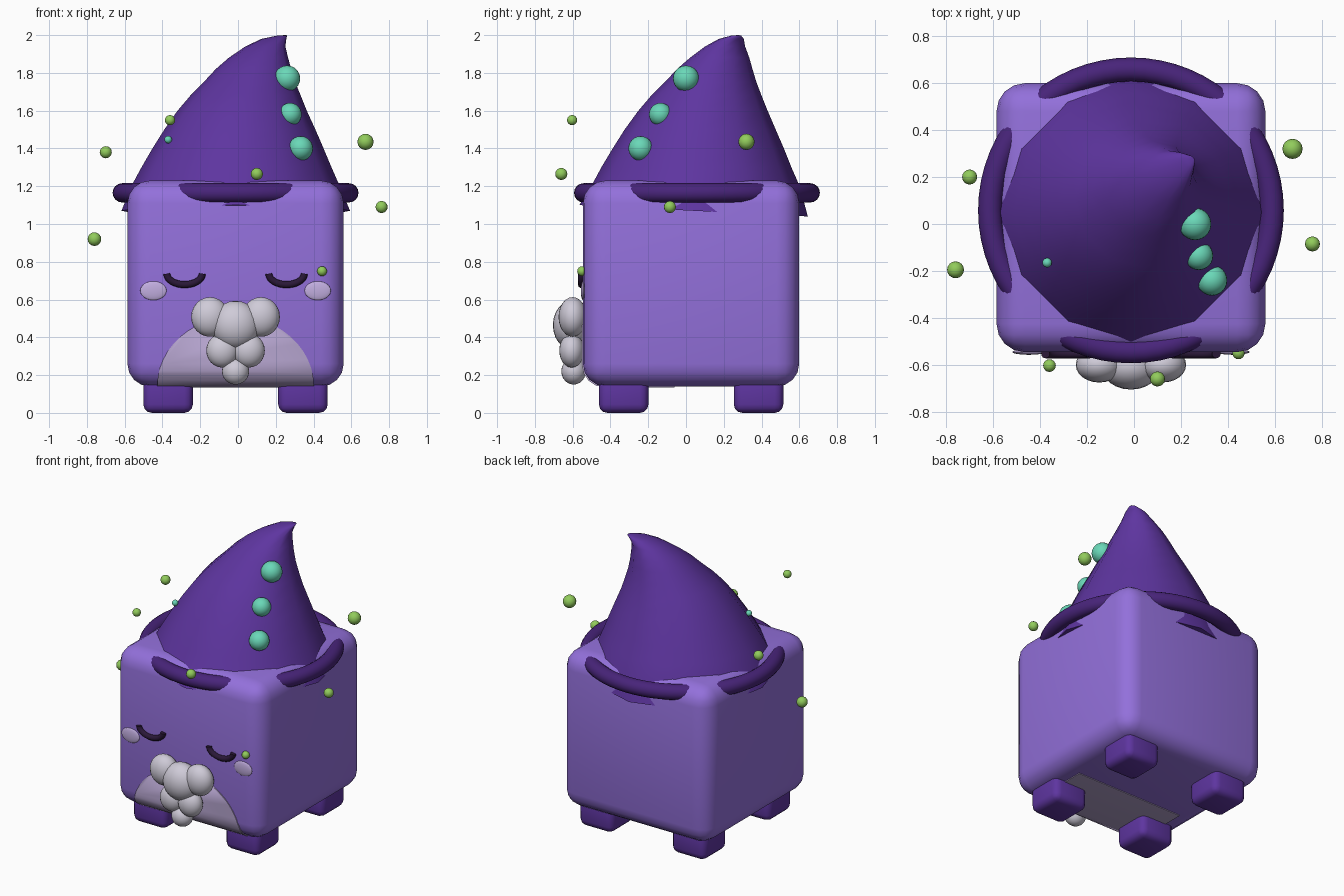
import bpy, bmesh, math
from mathutils import Vector

if "Cube" in bpy.data.objects:
    bpy.data.objects.remove(bpy.data.objects["Cube"], do_unlink=True)

CX, CY = -0.013, 0.027          # body axis
FACE_Y = -0.545                 # front plane of the body


def material(name, hex_code):
    lin = []
    for i in (0, 2, 4):
        c = int(hex_code[i:i + 2], 16) / 255
        lin.append(c / 12.92 if c < 0.04045 else ((c + 0.055) / 1.055) ** 2.4)
    m = bpy.data.materials.new(name)
    m.use_nodes = True
    m.diffuse_color = (*lin, 1)
    m.node_tree.nodes["Principled BSDF"].inputs["Base Color"].default_value = (*lin, 1)
    return m


LAVENDER = material("lavender body", "9370DB")
PURPLE = material("deep purple", "5E35A0")
BRIM = material("dark brim purple", "48247A")
INK = material("eye ink", "2A1838")
BELLY = material("belly grey lilac", "B3A2CC")
CHEEK = material("cheek lilac", "C2AEE0")
SILVER = material("beard silver", "CFCBD8")
TEAL = material("teal spots", "6AD8B8")
GREEN = material("firefly green", "92CC5C")


def finish(name, mat, angle=60):
    ob = bpy.context.object
    ob.name = name
    ob.data.materials.clear()
    ob.data.materials.append(mat)
    bpy.ops.object.shade_smooth_by_angle(angle=math.radians(angle))
    return ob


def apply_modifier(ob, kind, **settings):
    mod = ob.modifiers.new(kind.title(), kind)
    for key, value in settings.items():
        setattr(mod, key, value)
    bpy.context.view_layer.objects.active = ob
    bpy.ops.object.modifier_apply(modifier=mod.name)


def rounded_box(name, centre, size, radius, mat, segments=4):
    bpy.ops.mesh.primitive_cube_add(size=1, location=centre)
    ob = bpy.context.object
    ob.scale = size
    bpy.ops.object.transform_apply(location=False, rotation=False, scale=True)
    apply_modifier(ob, "BEVEL", width=radius, segments=segments)
    return finish(name, mat)


def ball(name, centre, radii, mat, segments=24):
    bpy.ops.mesh.primitive_uv_sphere_add(segments=segments, ring_count=segments // 2,
                                         radius=1, location=centre)
    bpy.context.object.scale = radii if isinstance(radii, tuple) else (radii,) * 3
    return finish(name, mat)


# Body and four feet
BODY_C, BODY_S = (CX, CY, 0.685), (1.145, 1.145, 1.09)
rounded_box("body", BODY_C, BODY_S, 0.12, LAVENDER)
for fy, depth in ((-1, "front"), (1, "back")):
    for fx, side in ((1, "left"), (-1, "right")):
        rounded_box(f"{depth}_{side}_foot", (CX + fx * 0.357, CY + fy * 0.357, 0.1),
                    (0.262, 0.262, 0.2), 0.045, PURPLE, 3)

# Belly patch: thin shell of the body cut by an elliptic cylinder
belly = rounded_box("belly_patch", BODY_C, [s + 0.01 for s in BODY_S], 0.12, BELLY)
bpy.ops.mesh.primitive_cylinder_add(vertices=48, radius=1, depth=0.64,
                                    location=(CX, -0.38, 0.14),
                                    rotation=(math.pi / 2, 0, 0))
cutter = finish("belly_cutter", BELLY)
cutter.scale = (0.415, 0.37, 1)
cutter.hide_render = True
bpy.context.view_layer.update()
apply_modifier(belly, "BOOLEAN", operation="INTERSECT", object=cutter, solver="EXACT")
bpy.data.objects.remove(cutter, do_unlink=True)

# Hat: bent cone lofted through rings (centre x, centre y, height, radius)
RINGS = [(-0.012, 0.04, 1.07, 0.605), (-0.013, 0.05, 1.2, 0.552),
         (-0.008, 0.055, 1.3, 0.503), (0, 0.065, 1.4, 0.453),
         (0.01, 0.075, 1.5, 0.4), (0.022, 0.09, 1.6, 0.342),
         (0.04, 0.108, 1.68, 0.292), (0.06, 0.13, 1.75, 0.243),
         (0.082, 0.152, 1.82, 0.2), (0.108, 0.178, 1.88, 0.157),
         (0.145, 0.207, 1.94, 0.106), (0.19, 0.24, 1.98, 0.066),
         (0.235, 0.267, 1.998, 0.025)]
SIDES = 12
bm = bmesh.new()
loops = []
for i, (x, y, z, r) in enumerate(RINGS):
    loop = []
    for k in range(SIDES):
        a = math.tau * k / SIDES
        tilt = -0.03 * math.sin(a) if i == 0 else 0
        loop.append(bm.verts.new((x + r * math.cos(a), y + r * math.sin(a), z + tilt)))
    loops.append(loop)
for low, high in zip(loops, loops[1:]):
    for k in range(SIDES):
        n = (k + 1) % SIDES
        bm.faces.new((low[k], low[n], high[n], high[k]))
bm.faces.new(loops[0][::-1])
tip = bm.verts.new((0.255, 0.28, 2.0))
for k in range(SIDES):
    bm.faces.new((loops[-1][k], loops[-1][(k + 1) % SIDES], tip))
mesh = bpy.data.meshes.new("hat")
bm.to_mesh(mesh)
bm.free()
hat = bpy.data.objects.new("hat", mesh)
bpy.context.collection.objects.link(hat)
bpy.ops.object.select_all(action="DESELECT")
hat.select_set(True)
bpy.context.view_layer.objects.active = hat
finish("hat", PURPLE, 75)

# Hat brim
bpy.ops.mesh.primitive_torus_add(major_radius=0.6, minor_radius=0.051, major_segments=64,
                                 minor_segments=16, location=(CX, 0.058, 1.165))
finish("hat_brim", BRIM)

# Teal spots on the hat
for i, (x, y, z, r) in enumerate([(0.26, 0, 1.77, 0.069), (0.276, -0.135, 1.58, 0.061),
                                  (0.332, -0.24, 1.4, 0.065), (-0.37, -0.165, 1.447, 0.02)]):
    ball(f"hat_spot_{i + 1}", (x, y, z), r, TEAL)

# Closed eyes: drooping half rings, and flat cheeks
for s, side in ((1, "left"), (-1, "right")):
    curve = bpy.data.curves.new(f"{side}_eye", "CURVE")
    curve.dimensions = "3D"
    curve.bevel_depth = 0.019
    curve.bevel_resolution = 3
    curve.use_fill_caps = True
    spline = curve.splines.new("POLY")
    steps = 16
    spline.points.add(steps)
    for k, p in enumerate(spline.points):
        a = math.pi * (1 + k / steps)
        p.co = (CX + s * 0.27 + 0.094 * math.cos(a), FACE_Y - 0.008,
                0.737 + 0.058 * math.sin(a), 1)
    eye = bpy.data.objects.new(f"{side}_eye", curve)
    bpy.context.collection.objects.link(eye)
    bpy.ops.object.select_all(action="DESELECT")
    eye.select_set(True)
    bpy.context.view_layer.objects.active = eye
    bpy.ops.object.convert(target="MESH")
    finish(f"{side}_eye", INK)
    ball(f"{side}_cheek", (CX + s * 0.435, FACE_Y, 0.647), (0.07, 0.012, 0.05), CHEEK)

# Beard of overlapping puffs
ball("beard_middle", (CX, -0.605, 0.465), (0.128, 0.1, 0.128), SILVER)
ball("beard_tip", (CX, -0.595, 0.22), (0.072, 0.065, 0.07), SILVER)
for s, side in ((1, "left"), (-1, "right")):
    ball(f"beard_{side}_top", (CX + s * 0.135, -0.6, 0.508), (0.1, 0.075, 0.105), SILVER)
    ball(f"beard_{side}_low", (CX + s * 0.07, -0.605, 0.33), (0.085, 0.066, 0.09), SILVER)

# Floating fireflies
for i, (x, y, z, r) in enumerate([(-0.7, 0.2, 1.38, 0.032), (0.675, 0.32, 1.435, 0.043),
                                  (0.76, -0.085, 1.09, 0.032), (-0.76, -0.195, 0.92, 0.036),
                                  (0.445, -0.55, 0.75, 0.026), (0.1, -0.66, 1.265, 0.032),
                                  (-0.36, -0.603, 1.55, 0.027)]):
    ball(f"firefly_{i + 1}", (x, y, z), r, GREEN, 16)
